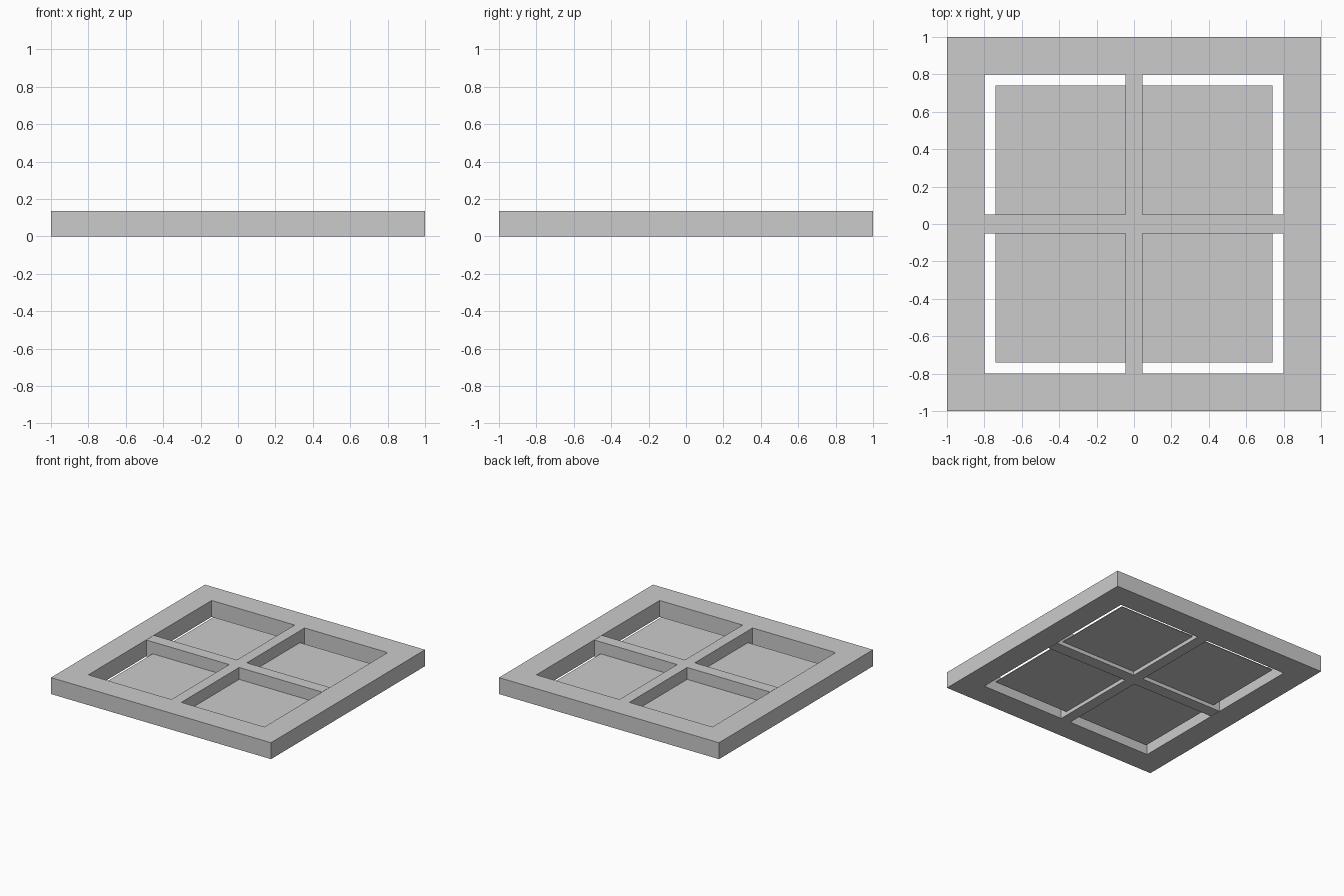
import bpy

if "Cube" in bpy.data.objects:
    bpy.data.objects.remove(bpy.data.objects["Cube"])

H = 0.135  # frame thickness


def box(name, x0, x1, y0, y1, z0, z1):
    bpy.ops.mesh.primitive_cube_add(
        size=1, location=((x0 + x1) / 2, (y0 + y1) / 2, (z0 + z1) / 2))
    ob = bpy.context.object
    ob.name = name
    ob.scale = (x1 - x0, y1 - y0, z1 - z0)
    bpy.ops.object.transform_apply(location=False, rotation=False, scale=True)
    return ob


# Outer frame: full-width rails with stiles fitted between them
box("front_rail", -1, 1, -1, -0.8, 0, H)
box("back_rail", -1, 1, 0.8, 1, 0, H)
box("left_stile", -1, -0.8, -0.8, 0.8, 0, H)
box("right_stile", 0.8, 1, -0.8, 0.8, 0, H)

# Crossing glazing bars: one long, two short halves
box("long_bar", -0.045, 0.045, -0.8, 0.8, 0, H)
for name, s in (("left_bar", -1), ("right_bar", 1)):
    a, b = sorted((s * 0.045, s * 0.798))
    box(name, a, b, -0.05, 0.05, 0, H)

# Four thin panes, leaving a gap to the frame
for nx, sx in (("left", -1), ("right", 1)):
    for ny, sy in (("front", -1), ("back", 1)):
        x0, x1 = sorted((sx * 0.045, sx * 0.74))
        y0, y1 = sorted((sy * 0.05, sy * 0.74))
        box(f"{ny}_{nx}_pane", x0, x1, y0, y1, 0.031, 0.037)
